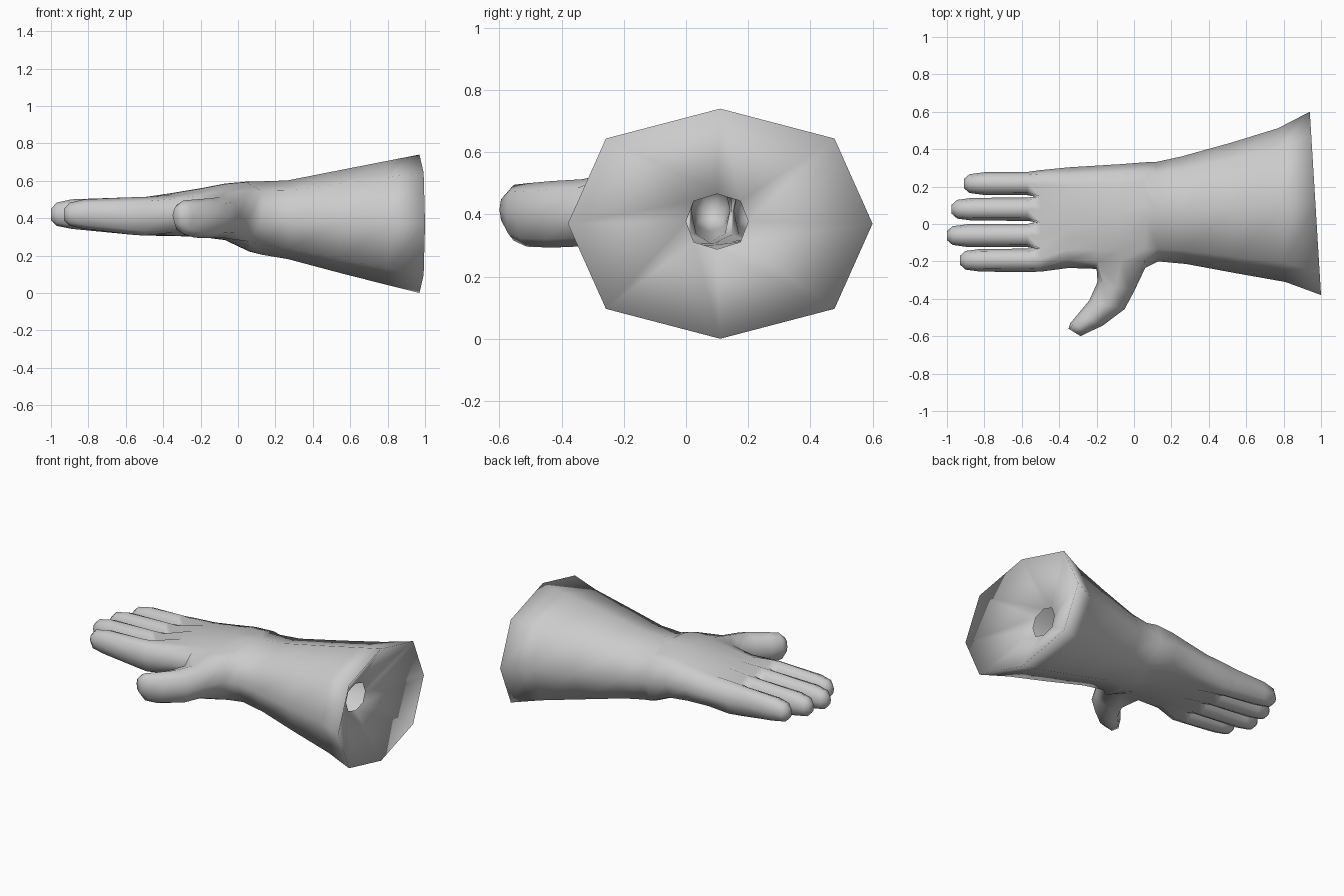
import bpy, bmesh

if "Cube" in bpy.data.objects:
    bpy.data.objects.remove(bpy.data.objects["Cube"])

bm = bmesh.new()
CORNERS = [0, 1, 5, 9, 10, 11, 15, 19]   # the eight main corners in a 20-point ring


def verts(points):
    return [bm.verts.new(p) for p in points]


def loft(a, b, skip=()):
    """Join two rings of equal size, leaving out the listed strips."""
    n = len(a)
    for i in range(n):
        if i not in skip:
            bm.faces.new((a[i], a[(i + 1) % n], b[(i + 1) % n], b[i]))


def ring8(a, b, zc, h, ky=0.75, kz=0.74):
    """Octagon spanning a..b (xy points), centred on height zc."""
    e = (1 - ky) / 2
    shape = [(0, 0), (e, kz), (.5, 1), (1 - e, kz), (1, 0), (1 - e, -kz), (.5, -1), (e, -kz)]
    return verts([(a[0] + (b[0] - a[0]) * t, a[1] + (b[1] - a[1]) * t, zc + h * k)
                  for t, k in shape])


def ring20(x, y0, y1, z0, z1, ky=0.85, kz=0.72):
    """Palm section: nine points above, nine below, one on each side."""
    yc, hy, zc, hz = (y0 + y1) / 2, (y1 - y0) / 2, (z0 + z1) / 2, (z1 - z0) / 2
    ts = [i / 4 - 1 for i in range(9)]
    top = [(x, yc + hy * ky * t, zc + hz * (1 - (1 - kz) * t * t)) for t in ts]
    bot = [(x, yc + hy * ky * t, zc - hz * (1 - (1 - kz) * t * t)) for t in reversed(ts)]
    return verts([(x, y0, zc)] + top + [(x, y1, zc)] + bot)


# Knuckle ring, with valleys between the fingers
bounds = [-.238, -.13, .01, .147, .268]
cols = []
for i in range(4):
    cols += [(bounds[i], .075 if i else .08), ((bounds[i] + bounds[i + 1]) / 2, .103)]
cols.append((bounds[4], .08))
ZC = .41
root = verts([(-.5, -.255, ZC)] + [(-.5, y, ZC + h) for y, h in cols]
             + [(-.5, .288, ZC)] + [(-.5, y, ZC - h) for y, h in reversed(cols)])

# Fingers, sharing web points where they meet
mids = [root[0]] + verts([(-.53, y, ZC) for y in bounds[1:4]]) + [root[10]]
for i, (tip, yc) in enumerate([(-.93, -.194), (-1, -.062), (-.975, .079), (-.91, .216)]):
    last = [mids[i], root[1 + 2 * i], root[2 + 2 * i], root[3 + 2 * i],
            mids[i + 1], root[17 - 2 * i], root[18 - 2 * i], root[19 - 2 * i]]
    for x, w, zc, h in [(-.57, .062, .412, .1), (tip + .11, .061, .422, .079),
                        (tip + .03, .05, .421, .062), (tip, .024, .42, .03)]:
        ring = ring8((x, yc - w), (x, yc + w), zc, h)
        loft(last, ring)
        last = ring
    bm.faces.new(last)

# Palm, leaving an eight-sided hole for the thumb
palm = [root] + [ring20(*s) for s in [
    (-.35, -.235, .303, .305, .535), (-.2, -.24, .312, .3, .56),
    (-.07, -.24, .32, .283, .585), (.06, -.235, .33, .222, .597)]]
for i in range(4):
    loft(palm[i], palm[i + 1], skip=(0, 19) if i >= 2 else ())

# Thumb
a, m, b = palm[2:]
last = [a[0], a[1], m[1], b[1], b[0], b[19], m[19], a[19]]
for front, back, zc, h in [((-.195, -.31), (.003, -.355), .405, .108),
                           ((-.24, -.41), (-.05, -.455), .4, .107),
                           ((-.297, -.478), (-.17, -.545), .398, .102),
                           ((-.34, -.53), (-.243, -.578), .405, .09),
                           ((-.35, -.56), (-.285, -.6), .415, .045)]:
    ring = ring8(front, back, zc, h)
    loft(last, ring)
    last = ring
bm.faces.new(last)
bm.verts.remove(m[0])

# Flared cuff, then the inner funnel ending in a small opening
last = None
for x0, x1, y0, y1, z0, z1 in [(.13, .12, -.2, .332, .205, .597), (.28, .25, -.214, .36, .182, .602),
                               (.55, .52, -.264, .435, .11, .655), (.81, .77, -.31, .512, .045, .705),
                               (1, .94, -.38, .6, 0, .74), (.79, .79, 0, .2, .288, .466)]:
    ring = ring8((x0, y0), (x1, y1), (z0 + z1) / 2, (z1 - z0) / 2)
    if last:
        loft(last, ring)
    else:
        for k in range(8):   # wrist: 20 sides down to 8
            s, e = CORNERS[k], (CORNERS[k + 1] if k < 7 else 20)
            edge = [b[j % 20] for j in range(s, e + 1)]
            bm.faces.new(edge + [ring[(k + 1) % 8], ring[k]])
    last = ring

bmesh.ops.recalc_face_normals(bm, faces=bm.faces)
for f in bm.faces:
    f.smooth = True
mesh = bpy.data.meshes.new("gauntlet_glove")
bm.to_mesh(mesh)
bm.free()
bpy.context.collection.objects.link(bpy.data.objects.new("gauntlet_glove", mesh))
